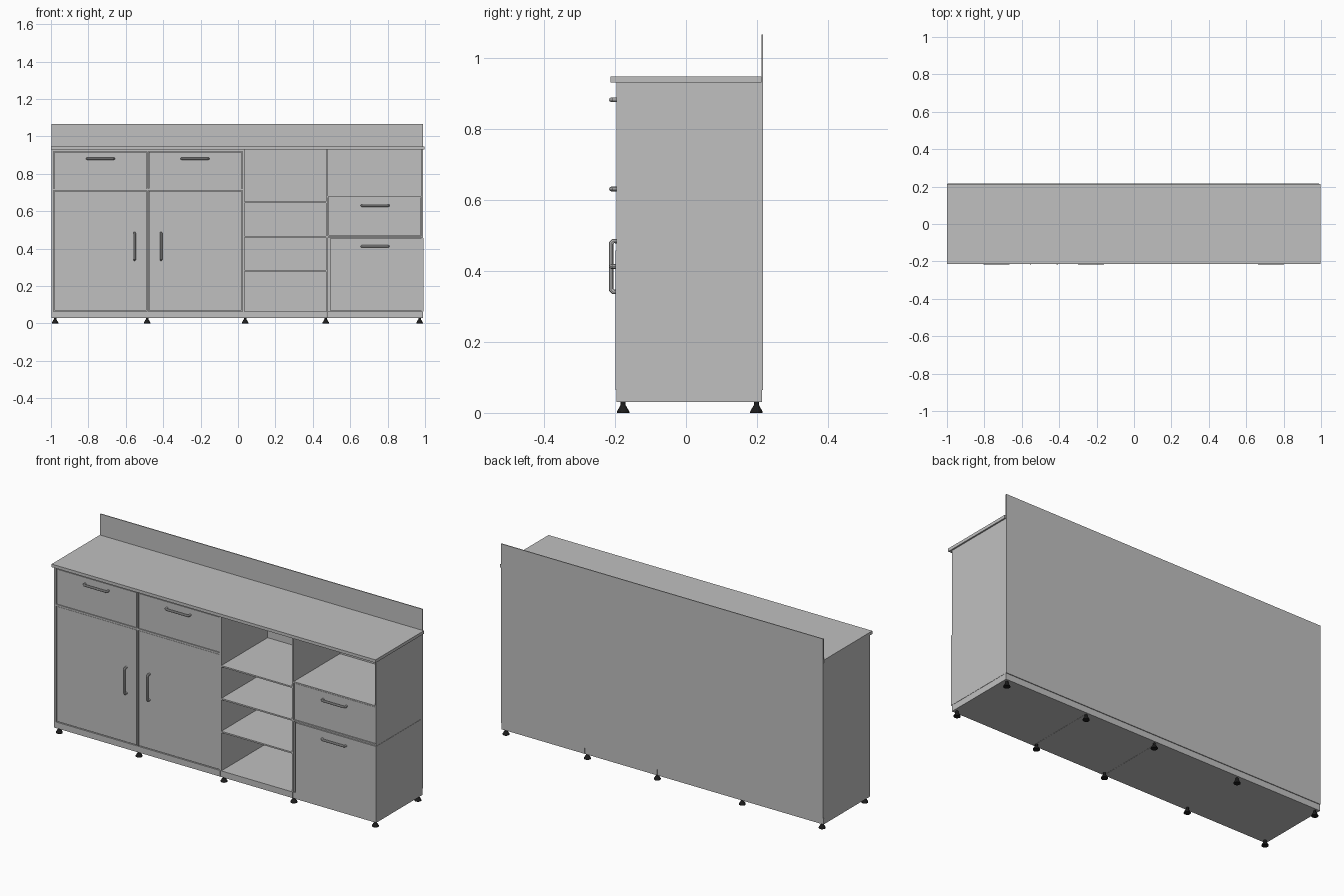
import bpy, math
from mathutils import Vector

if "Cube" in bpy.data.objects:
    bpy.data.objects.remove(bpy.data.objects["Cube"])


def material(name, v):
    m = bpy.data.materials.new(name)
    m.diffuse_color = (v, v, v, 1)
    m.use_nodes = True
    m.node_tree.nodes["Principled BSDF"].inputs["Base Color"].default_value = m.diffuse_color
    return m


BODY = material("light_grey_board", 0.53)
METAL = material("brushed_metal", 0.56)
BLACK = material("black_plastic", 0.012)


def box(name, x0, x1, y0, y1, z0, z1, mat=BODY):
    bpy.ops.mesh.primitive_cube_add(size=1, location=((x0 + x1) / 2, (y0 + y1) / 2, (z0 + z1) / 2))
    o = bpy.context.object
    o.name = name
    o.scale = (x1 - x0, y1 - y0, z1 - z0)
    bpy.ops.object.transform_apply(location=False, rotation=False, scale=True)
    o.data.materials.append(mat)
    return o


def handle(name, x, z, y_face, vertical=False):
    """U-shaped bar handle swept along a path with chamfered corners."""
    r, half, front = 0.0065, 0.0715, -0.2105
    path = [(-half, y_face), (-half, front + 0.006), (-half + 0.006, front),
            (half - 0.006, front), (half, front + 0.006), (half, y_face)]
    cu = bpy.data.curves.new(name, 'CURVE')
    cu.dimensions = '3D'
    cu.bevel_depth = r
    cu.bevel_resolution = 2
    cu.use_fill_caps = True
    sp = cu.splines.new('POLY')
    sp.points.add(len(path) - 1)
    for p, (a, y) in zip(sp.points, path):
        p.co = (x, y, z + a, 1) if vertical else (x + a, y, z, 1)
    o = bpy.data.objects.new(name, cu)
    bpy.context.collection.objects.link(o)
    bpy.ops.object.select_all(action='DESELECT')
    o.select_set(True)
    bpy.context.view_layer.objects.active = o
    bpy.ops.object.convert(target='MESH')
    o = bpy.context.object
    o.name = name
    o.data.materials.clear()
    o.data.materials.append(METAL)
    bpy.ops.object.shade_smooth_by_angle(angle=math.radians(35))


def foot(name, x, y):
    """Flared foot: flat pad, cone and stem."""
    profile = [(0.0175, 0), (0.0175, 0.004), (0.007, 0.022), (0.007, 0.031)]
    n = 16
    verts = [(x + r * math.cos(2 * math.pi * i / n), y + r * math.sin(2 * math.pi * i / n), z)
             for r, z in profile for i in range(n)]
    faces = [(k * n + i, k * n + (i + 1) % n, (k + 1) * n + (i + 1) % n, (k + 1) * n + i)
             for k in range(len(profile) - 1) for i in range(n)]
    faces += [tuple(reversed(range(n))), tuple(range(3 * n, 4 * n))]
    me = bpy.data.meshes.new(name)
    me.from_pydata(verts, [], faces)
    me.materials.append(BLACK)
    o = bpy.data.objects.new(name, me)
    bpy.context.collection.objects.link(o)


FRONT, BACK = -0.195, 0.212

# Worktop and tall back panel
box("worktop", -1.0, 0.997, -0.213, 0.213, 0.930, 0.947)
box("back_panel", -0.998, 0.990, BACK, 0.217, 0.065, 1.065)

# Base, in three cabinet sections
for i, (a, b) in enumerate([(-0.998, 0.027), (0.028, 0.474), (0.475, 0.989)]):
    box(f"base_{i}", a, b, FRONT, 0.214, 0.030, 0.064)

# Upright panels
for name, a, b in [("left_side", -0.998, -0.986), ("door_divider", -0.487, -0.479),
                   ("shelf_left_side", 0.024, 0.034), ("shelf_right_side", 0.470, 0.480),
                   ("right_side", 0.981, 0.989)]:
    box(name, a, b, FRONT, BACK, 0.064, 0.930)

# Rails around the left drawers
for i, z in enumerate((0.714, 0.924)):
    box(f"left_rail_{i}", -0.986, 0.024, FRONT, BACK, z - 0.004, z + 0.006)

# Open shelves
for i, z in enumerate((0.277, 0.460, 0.643)):
    box(f"shelf_{i}", 0.034, 0.470, FRONT, BACK, z, z + 0.008)

# Right cabinet boards
box("right_top_board", 0.480, 0.981, FRONT, BACK, 0.674, 0.681)
box("right_middle_board", 0.480, 0.981, FRONT, BACK, 0.459, 0.467)
box("lower_side_plate", 0.986, 0.9905, -0.199, 0.199, 0.064, 0.457)

# Doors and drawer fronts
F0, F1 = -0.193, -0.178
box("left_drawer", -0.982, -0.490, F0, F1, 0.722, 0.916)
box("middle_drawer", -0.476, 0.020, F0, F1, 0.722, 0.916)
box("left_door", -0.982, -0.490, F0, F1, 0.068, 0.708)
box("middle_door", -0.476, 0.020, F0, F1, 0.068, 0.708)
box("upper_right_drawer", 0.484, 0.979, F0, F1, 0.470, 0.672)
box("lower_right_drawer", 0.494, 0.986, -0.199, -0.182, 0.066, 0.457)

# Handles
handle("left_drawer_handle", -0.735, 0.881, F0)
handle("middle_drawer_handle", -0.230, 0.881, F0)
handle("upper_right_handle", 0.733, 0.630, F0)
handle("lower_right_handle", 0.733, 0.412, -0.198)
handle("left_door_handle", -0.553, 0.412, F0, True)
handle("middle_door_handle", -0.411, 0.412, F0, True)

# Feet, front and back rows
for i, x in enumerate((-0.978, -0.486, 0.038, 0.469, 0.971)):
    foot(f"front_foot_{i}", x, -0.177)
    foot(f"back_foot_{i}", x, 0.198)
